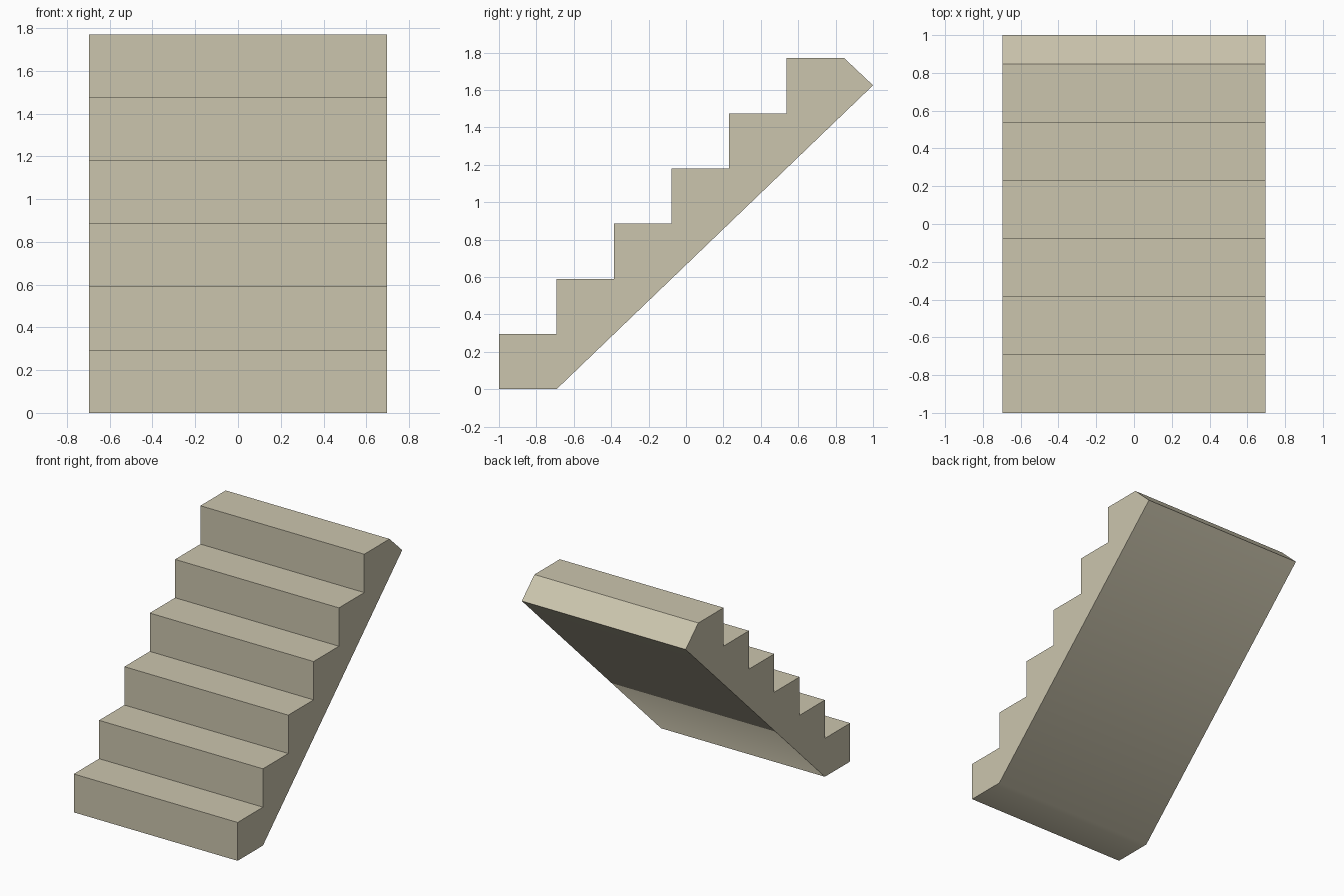
import bpy, bmesh

if "Cube" in bpy.data.objects:
    bpy.data.objects.remove(bpy.data.objects["Cube"])

HALF_W, STEPS = 0.697, 6
RUN, RISE = 0.3077, 0.295

# Side profile: stepped front, bevelled top end, sloping underside
profile = [(-1 + RUN, 0.0), (-1.0, 0.0)]
for i in range(STEPS):
    profile.append((-1 + i * RUN, (i + 1) * RISE))
    profile.append((-1 + (i + 1) * RUN, (i + 1) * RISE))
profile.pop()
profile += [(-1 + STEPS * RUN, STEPS * RISE), (1.0, 1.625)]

# Extrude the profile across the width
bm = bmesh.new()
face = bm.faces.new([bm.verts.new((-HALF_W, y, z)) for y, z in profile])
ext = bmesh.ops.extrude_face_region(bm, geom=[face])
moved = [g for g in ext["geom"] if isinstance(g, bmesh.types.BMVert)]
bmesh.ops.translate(bm, verts=moved, vec=(2 * HALF_W, 0, 0))
bmesh.ops.recalc_face_normals(bm, faces=bm.faces)

# Underside blends smoothly into the base; every other edge stays sharp
for f in bm.faces:
    f.smooth = f.normal.z < -0.5
for e in bm.edges:
    e.smooth = all(f.smooth for f in e.link_faces)

mesh = bpy.data.meshes.new("staircase")
bm.to_mesh(mesh)
bm.free()

stone = bpy.data.materials.new("beige stone")
stone.diffuse_color = (0.60, 0.558, 0.423, 1)
stone.use_nodes = True
stone.node_tree.nodes["Principled BSDF"].inputs["Base Color"].default_value = stone.diffuse_color
mesh.materials.append(stone)
bpy.context.collection.objects.link(bpy.data.objects.new("staircase", mesh))
